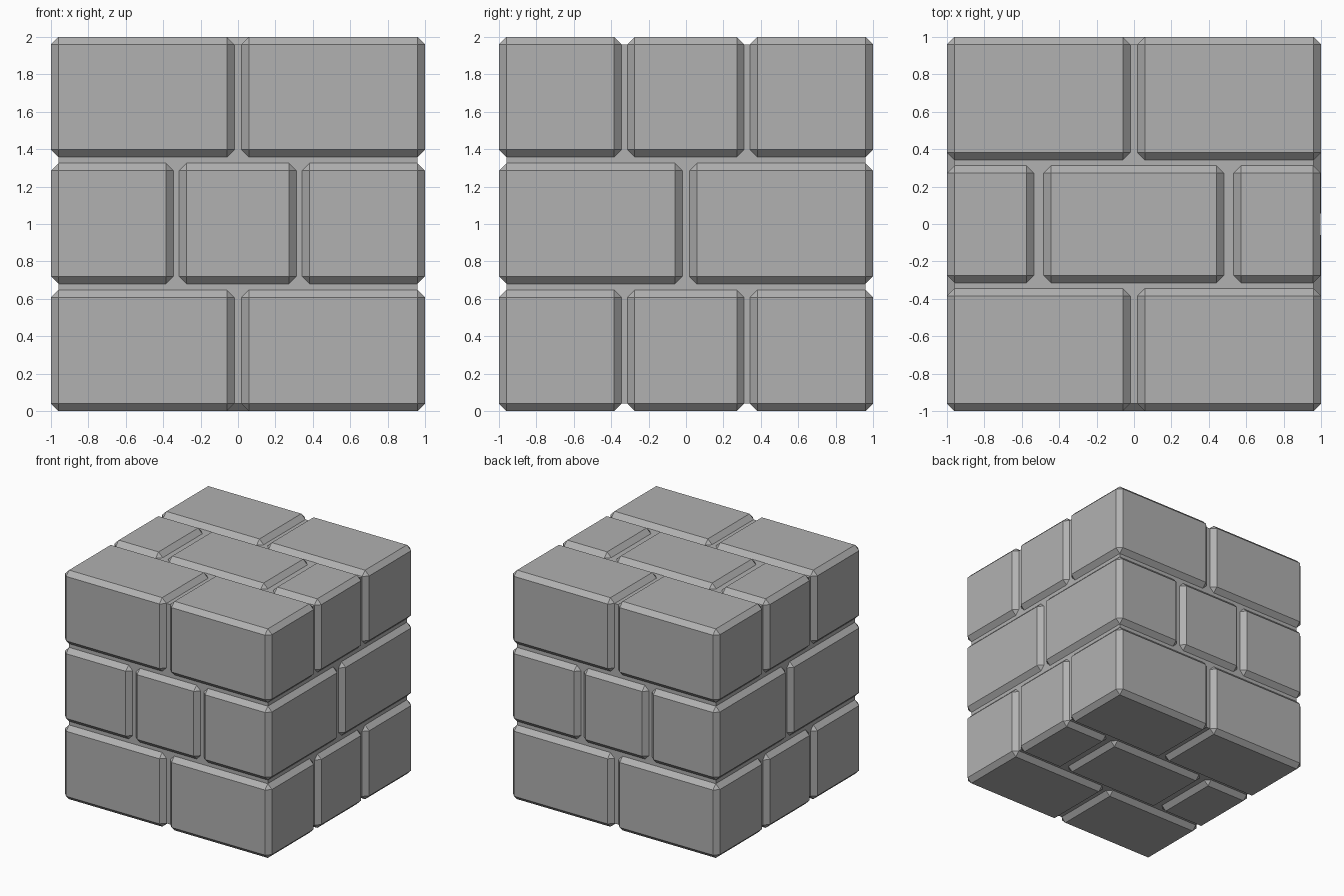
import bpy, bmesh
from mathutils import Vector

if "Cube" in bpy.data.objects:
    bpy.data.objects.remove(bpy.data.objects["Cube"])

CHAMFER = 0.04

# Dark grey stone
stone = bpy.data.materials.new("stone")
stone.diffuse_color = (0.44, 0.44, 0.44, 1)
stone.use_nodes = True
stone.node_tree.nodes["Principled BSDF"].inputs["Base Color"].default_value = stone.diffuse_color


def box(name, xs, ys, zs, chamfer=0.0):
    """Axis-aligned box from (min, max) ranges, with flat chamfered edges."""
    lo, hi = (Vector(c) for c in zip(xs, ys, zs))
    centre, size = (lo + hi) / 2, hi - lo
    bm = bmesh.new()
    bmesh.ops.create_cube(bm, size=1)
    bmesh.ops.scale(bm, vec=size, verts=bm.verts)
    if chamfer:
        # offset is measured along the faces, giving 45 degree chamfers
        bmesh.ops.bevel(bm, geom=bm.edges[:], offset=chamfer, offset_type='OFFSET',
                        segments=1, profile=0.5, affect='EDGES')
    mesh = bpy.data.meshes.new(name)
    bm.to_mesh(mesh)
    bm.free()
    mesh.materials.append(stone)
    obj = bpy.data.objects.new(name, mesh)
    obj.location = centre
    bpy.context.collection.objects.link(obj)
    return obj


# Ways of dividing the block's width
halves = [(-1, -0.02), (0.018, 1)]
thirds = [(-1, -0.345), (-0.315, 0.312), (0.342, 1)]
wide_middle = [(-1, -0.535), (-0.483, 0.48), (0.532, 0.998)]

# Mortar core, forming the floor of every groove
box("mortar_core", (-0.96, 0.96), (-0.96, 0.96), (0.04, 1.96))

# Bottom and top courses: two bricks, three bricks, two bricks
for course, zs in (("bottom", (0, 0.648)), ("top", (1.357, 2))):
    for ys, columns in zip(thirds, (halves, wide_middle, halves)):
        for xs in columns:
            box(course + "_brick", xs, ys, zs, CHAMFER)

# Middle course: three bricks across, two deep
for xs in thirds:
    for ys in halves:
        box("middle_brick", xs, ys, (0.68, 1.325), CHAMFER)
